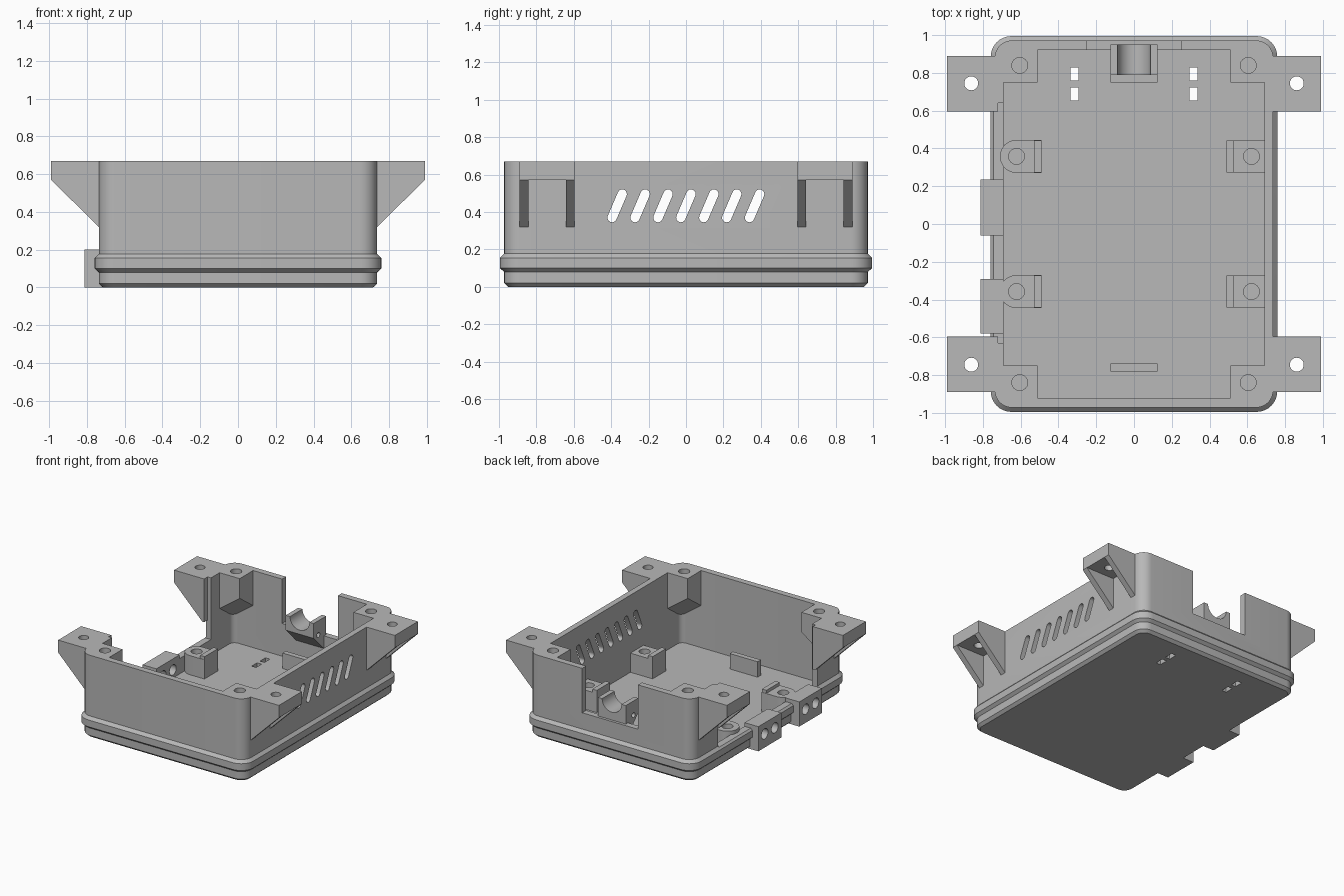
import bpy, bmesh, math
from mathutils import Vector

if "Cube" in bpy.data.objects:
    bpy.data.objects.remove(bpy.data.objects["Cube"])

grey = bpy.data.materials.new("grey_plastic")
grey.diffuse_color = (0.48, 0.48, 0.48, 1)
grey.use_nodes = True
grey.node_tree.nodes["Principled BSDF"].inputs["Base Color"].default_value = grey.diffuse_color


def finish(name, bm):
    bmesh.ops.recalc_face_normals(bm, faces=bm.faces)
    me = bpy.data.meshes.new(name)
    bm.to_mesh(me)
    bm.free()
    me.materials.append(grey)
    ob = bpy.data.objects.new(name, me)
    bpy.context.collection.objects.link(ob)
    return ob


def prism(name, pts, lo, hi, axis="z"):
    """Extrude a 2D outline along an axis: z uses (x,y), y uses (x,z), x uses (y,z)."""
    place = {"z": lambda p, d: (p[0], p[1], d),
             "y": lambda p, d: (p[0], d, p[1]),
             "x": lambda p, d: (d, p[0], p[1])}[axis]
    bm = bmesh.new()
    a = [bm.verts.new(place(p, lo)) for p in pts]
    b = [bm.verts.new(place(p, hi)) for p in pts]
    n = len(pts)
    bm.faces.new(a)
    bm.faces.new(b)
    for i in range(n):
        bm.faces.new((a[i], a[(i + 1) % n], b[(i + 1) % n], b[i]))
    return finish(name, bm)


def box(name, x0, x1, y0, y1, z0, z1):
    return prism(name, [(x0, y0), (x1, y0), (x1, y1), (x0, y1)], z0, z1)


def circle(u, v, r, n=24):
    return [(u + r * math.cos(2 * math.pi * i / n), v + r * math.sin(2 * math.pi * i / n)) for i in range(n)]


def rounded(hx, hy, r, n=8):
    out = []
    for k, (sx, sy) in enumerate(((1, 1), (-1, 1), (-1, -1), (1, -1))):
        for i in range(n + 1):
            a = math.pi / 2 * (k + i / n)
            out.append((sx * (hx - r) + r * math.cos(a), sy * (hy - r) + r * math.sin(a)))
    return out


def combine(ob, others, op="DIFFERENCE"):
    for o in others:
        m = ob.modifiers.new("cut", "BOOLEAN")
        m.operation, m.object, m.solver = op, o, "EXACT"
    bpy.context.view_layer.update()
    dg = bpy.context.evaluated_depsgraph_get()
    me = bpy.data.meshes.new_from_object(ob.evaluated_get(dg))
    ob.modifiers.clear()
    ob.data = me
    for o in others:
        bpy.data.objects.remove(o)
    return ob


def smooth(ob):
    bpy.ops.object.select_all(action="DESELECT")
    ob.select_set(True)
    bpy.context.view_layer.objects.active = ob
    bpy.ops.object.shade_smooth_by_angle(angle=math.radians(25))


# Shell: rounded outline swept through an outer and inner profile
FLOOR, TOP = 0.045, 0.67
rings = [(0.715, 0.95, 0.07, 0), (0.737, 0.972, 0.09, 0.02), (0.737, 0.972, 0.09, 0.08),
         (0.759, 0.995, 0.11, 0.10), (0.759, 0.995, 0.11, 0.155), (0.737, 0.972, 0.09, 0.178),
         (0.737, 0.972, 0.09, TOP), (0.69, 0.922, 0.045, TOP), (0.69, 0.922, 0.045, FLOOR)]
bm = bmesh.new()
loops = [[bm.verts.new((x, y, z)) for x, y in rounded(hx, hy, r)] for hx, hy, r, z in rings]
for a, b in zip(loops, loops[1:]):
    for i in range(len(a)):
        j = (i + 1) % len(a)
        bm.faces.new((a[i], a[j], b[j], b[i]))
bm.faces.new(loops[0])
bm.faces.new(loops[-1])
shell = finish("enclosure_shell", bm)

cutters = [box("left_opening", -0.9, -0.6, -0.63, 0.64, 0.17, 0.8),
           box("rear_notch", -0.25, 0.25, 0.85, 1.1, 0.31, 0.8)]
# Slanted vents in the right wall
for i in range(7):
    c = -0.368 + i * 0.1225
    d = Vector((0.05, 0.125)).normalized()
    base = math.atan2(d.y, d.x)
    pts = []
    for end, start in ((1, base - math.pi / 2), (-1, base + math.pi / 2)):
        for k in range(9):
            a = start + math.pi * k / 8
            pts.append((c + end * 0.027 + 0.025 * math.cos(a), 0.433 + end * 0.063 + 0.025 * math.sin(a)))
    cutters.append(prism("vent", pts, 0.6, 0.9, "x"))
# Cable tie slots in the floor
for x in (-0.315, 0.315):
    for y in (0.688, 0.795):
        cutters.append(box("tie_slot", x - 0.02, x + 0.02, y - 0.035, y + 0.035, -0.1, 0.2))
# Holes where the side ports pass through the wall
PORTS = ((-0.06, 0.235), (-0.58, -0.29))
for y0, y1 in PORTS:
    for f in (0.28, 0.72):
        cutters.append(prism("port_hole", circle(y0 + f * (y1 - y0), 0.11, 0.042), -0.9, -0.6, "x"))
smooth(combine(shell, cutters))

# Side port blocks
for y0, y1 in PORTS:
    block = box("port_block", -0.813, -0.69, y0, y1, 0, 0.2)
    smooth(combine(block, [prism("hole", circle(y0 + f * (y1 - y0), 0.11, 0.042), -0.9, -0.6, "x")
                           for f in (0.28, 0.72)]))

for sx in (-1, 1):
    for sy in (-1, 1):
        # Corner screw post with an underside sloping down into the corner
        bm = bmesh.new()
        slope = lambda x, y: 0.51 - 0.72 * ((x - 0.51) + (y - 0.75))
        xy = [(0.51, 0.75), (0.70, 0.75), (0.70, 0.93), (0.51, 0.93)]
        lo = [bm.verts.new((sx * x, sy * y, slope(x, y))) for x, y in xy]
        hi = [bm.verts.new((sx * x, sy * y, TOP)) for x, y in xy]
        bm.faces.new(lo)
        bm.faces.new(hi)
        for i in range(4):
            j = (i + 1) % 4
            bm.faces.new((lo[i], lo[j], hi[j], hi[i]))
        post = finish("corner_post", bm)
        smooth(combine(post, [prism("hole", circle(sx * 0.605, sy * 0.84, 0.042), 0.45, 0.8)]))

        # Mounting ear: drilled slab with two gussets
        ys = sorted((sy * 0.595, sy * 0.89))
        ear = box("mounting_ear", *sorted((sx * 0.72, sx * 0.99)), *ys, 0.57, TOP)
        smooth(combine(ear, [prism("hole", circle(sx * 0.862, sy * 0.745, 0.037), 0.4, 0.8)]))
        for y in (ys[0], ys[1] - 0.047):
            prism("ear_gusset", [(sx * 0.72, 0.57), (sx * 0.99, 0.57), (sx * 0.737, 0.32), (sx * 0.72, 0.32)],
                  y, y + 0.047, "y")

        # Board standoff: drilled pad with a raised locating lip
        y = sy * 0.358
        x = sx * 0.622
        if sx < 0:
            arc = [(x + 0.088 * math.cos(a), y + 0.088 * math.sin(a))
                   for a in [math.pi / 2 + math.pi * i / 12 for i in range(13)]]
            outline = arc + [(-0.49, y - 0.088), (-0.49, y + 0.088)]
        else:
            outline = [(0.70, y - 0.085), (0.70, y + 0.085), (0.49, y + 0.085), (0.49, y - 0.085)]
        pad = prism("board_standoff", outline, 0.03, 0.2)
        smooth(combine(pad, [prism("hole", circle(x, y, 0.042), 0.08, 0.4)]))
        box("standoff_lip", *sorted((sx * 0.49, sx * 0.53)), y - 0.085, y + 0.085, 0.19, 0.225)

# Board stops at the front and rear of the floor
for y in (-0.76, 0.77):
    box("board_stop", -0.125, 0.125, y - 0.021, y + 0.021, 0.03, 0.17)

# Cable saddle on the rear wall: tapered block with a round channel and screw holes
saddle = prism("cable_saddle", [(0.79, 0.46), (0.95, 0.46), (0.95, 0.22), (0.93, 0.20), (0.79, 0.34)],
               -0.125, 0.125, "x")
smooth(combine(saddle, [prism("channel", circle(0, 0.46, 0.087, 32), 0.7, 1.1, "y"),
                        prism("tie_hole", circle(0.85, 0.345, 0.02, 16), -0.3, 0.3, "x")]))
